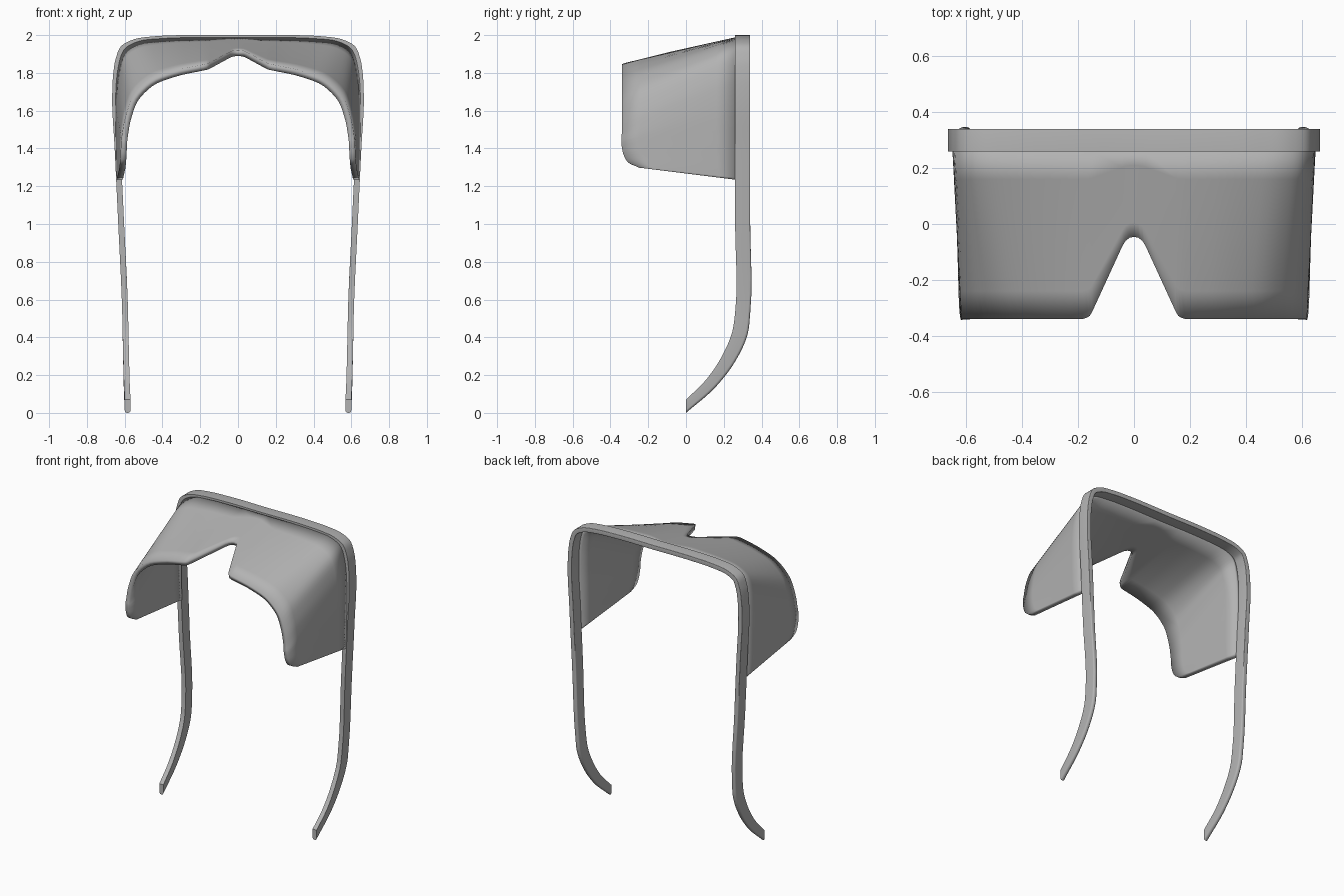
import bpy, bmesh, math
from mathutils import Vector

cube = bpy.data.objects.get("Cube")
if cube:
    bpy.data.objects.remove(cube, do_unlink=True)

grey = bpy.data.materials.new("matte grey")
grey.use_nodes = True
colour = (0.45, 0.45, 0.45, 1)
grey.diffuse_color = colour
grey.node_tree.nodes["Principled BSDF"].inputs["Base Color"].default_value = colour

BACK, JOIN, FRONT = 0.34, 0.26, -0.34


def smooth_path(rows, steps):
    """Catmull-Rom curve through rows of any width, with chord-based tangents."""
    pts = [Vector(r) for r in rows]
    gaps = [(b - a).length for a, b in zip(pts, pts[1:])]
    slopes = [(b - a) / g for a, b, g in zip(pts, pts[1:], gaps)]
    tangents = [slopes[0]]
    for i in range(1, len(slopes)):
        w = gaps[i - 1] + gaps[i]
        tangents.append((slopes[i - 1] * gaps[i] + slopes[i] * gaps[i - 1]) / w)
    tangents.append(slopes[-1])
    out = []
    for i, g in enumerate(gaps):
        for s in range(steps):
            t = s / steps
            u = 1 - t
            out.append(pts[i] * (u * u * (1 + 2 * t)) + pts[i + 1] * (t * t * (3 - 2 * t))
                       + tangents[i] * (g * t * u * u) - tangents[i + 1] * (g * t * t * u))
    return out + [pts[-1]]


def mirrored(rings):
    """Rings for x >= 0, continued to the other side of the centre ring."""
    left = [[Vector((-p.x, p.y, p.z)) for p in r] for r in rings[:0:-1]]
    return left + rings


def loft(name, rings, closed):
    bm = bmesh.new()
    rows = [[bm.verts.new(p) for p in r] for r in rings]
    n = len(rows[0])
    for a, b in zip(rows, rows[1:]):
        for j in range(n if closed else n - 1):
            k = (j + 1) % n
            bm.faces.new((a[j], a[k], b[k], b[j]))
    if closed:
        bm.faces.new(rows[0])
        bm.faces.new(rows[-1])
    bmesh.ops.recalc_face_normals(bm, faces=bm.faces)
    if not closed:
        # the open sheet must face outward, away from the wearer
        bm.normal_update()
        if sum(f.normal.z * f.calc_area() for f in bm.faces) < 0:
            bmesh.ops.reverse_faces(bm, faces=bm.faces)
    mesh = bpy.data.meshes.new(name)
    bm.to_mesh(mesh)
    bm.free()
    obj = bpy.data.objects.new(name, mesh)
    bpy.context.collection.objects.link(obj)
    mesh.materials.append(grey)
    return obj


def shade(obj):
    bpy.ops.object.select_all(action="DESELECT")
    obj.select_set(True)
    bpy.context.view_layer.objects.active = obj
    bpy.ops.object.shade_smooth_by_angle(angle=math.radians(30))


# Arched band with its two legs: outer x, front y and z, back y and z
arch = [(0, 2), (.3, 2), (.45, 1.993), (.55, 1.978), (.615, 1.945), (.646, 1.88),
        (.66, 1.8), (.666, 1.68), (.653, 1.4), (.634, 1), (.613, .53)]
tail = [(.611, .245, .43, .327, .42), (.608, .19, .3, .262, .275),
        (.605, .11, .18, .155, .135), (.6, 0, .07, 0, 0)]
spine = smooth_path([(x, JOIN, z, BACK, z) for x, z in arch] + tail, 5)


def band_ring(i):
    x, yf, zf, yb, zb = spine[i]
    a, b = spine[max(i - 1, 0)], spine[min(i + 1, len(spine) - 1)]
    if zf > 0.6:
        inward = Vector((b[2] - a[2], 0, a[0] - b[0])).normalized()
        if i == 0:
            inward = Vector((0, 0, -1))
    else:
        inward = Vector((-1, 0, 0))
    thick = 0.031
    front, back = Vector((x, yf, zf)), Vector((x, yb, zb))
    depth = (back - front).normalized()
    # back edges grow rounder toward the tips
    r = 0.003 + 0.011 * min(1, max(0, (1.3 - zf) / 0.9))
    ring = [front]
    for side, start in ((1, 0), (-1, thick)):
        arc = [back + inward * (start + side * r * (1 - math.cos(t)))
               - depth * r * (1 - math.sin(t))
               for t in (k * math.pi / 8 for k in range(5))]
        ring += arc if side == 1 else arc[::-1]
    return ring + [front + inward * thick]


band = loft("arched_band", mirrored([band_ring(i) for i in range(len(spine))]), True)
shade(band)

# Visor: back x and z, front x and z, and how far forward each strip reaches
notch = [(0, -.046), (.015, -.049), (.03, -.06), (.042, -.08), (.15, -.315),
         (.158, -.328), (.168, -.335)]
strips = [Vector((x, 1.988, x, 1.855 - .3 * x * x, y)) for x, y in notch]
strips += smooth_path([
    (.19, 1.988, .185, 1.844, FRONT), (.4, 1.982, .35, 1.806, FRONT),
    (.53, 1.966, .47, 1.755, FRONT), (.605, 1.92, .555, 1.67, FRONT),
    (.636, 1.82, .595, 1.57, FRONT), (.648, 1.68, .613, 1.48, FRONT),
    (.647, 1.45, .62, 1.41, FRONT), (.645, 1.36, .622, 1.36, -.328),
    (.643, 1.28, .624, 1.325, -.3), (.641, 1.235, .625, 1.31, -.25)], 4)


def visor_strip(s):
    back, front = Vector((s[0], JOIN, s[1])), Vector((s[2], FRONT, s[3]))
    reach = (JOIN - s[4]) / (JOIN - FRONT)
    return [back.lerp(front, reach * k / 6) for k in range(7)]


visor = loft("visor_shell", mirrored([visor_strip(s) for s in strips]), False)
shell = visor.modifiers.new("thickness", "SOLIDIFY")
shell.thickness = 0.032
shell.offset = -1
shade(visor)
